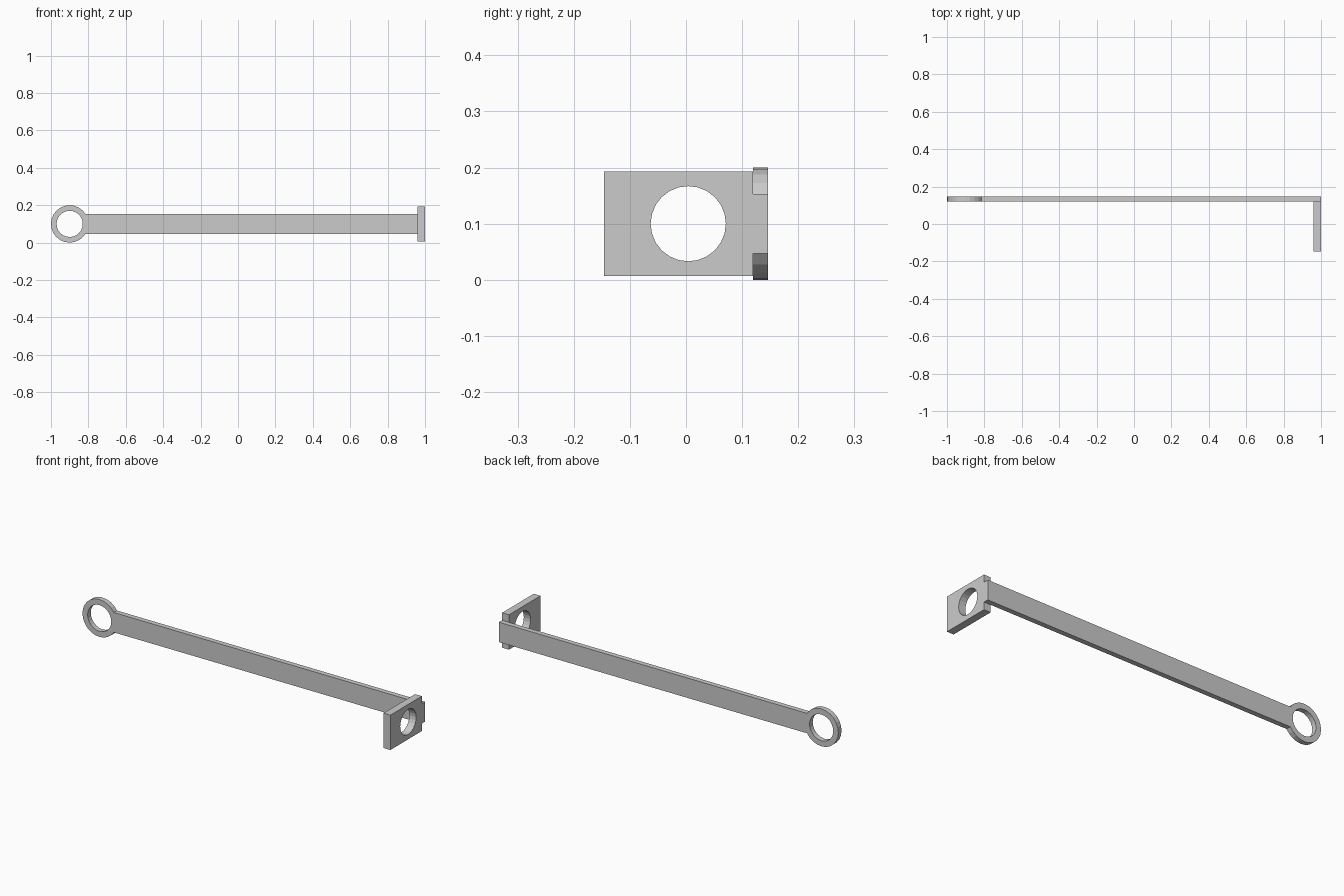
import bpy
from math import sin, cos, asin, pi

if "Cube" in bpy.data.objects:
    bpy.data.objects.remove(bpy.data.objects["Cube"])


def arc(cx, cy, r, start, end, n):
    return [(cx + r * cos(start + (end - start) * i / n),
             cy + r * sin(start + (end - start) * i / n)) for i in range(n + 1)]


def circle(cx, cy, r, n=24):
    return arc(cx, cy, r, 0, 2 * pi, n)[:-1]


def extruded(name, loops, thickness, location, rotation):
    """Fill flat outlines (later loops are holes) and thicken them."""
    curve = bpy.data.curves.new(name, 'CURVE')
    curve.dimensions = '2D'
    curve.fill_mode = 'BOTH'
    curve.extrude = thickness / 2
    for pts in loops:
        spline = curve.splines.new('POLY')
        spline.points.add(len(pts) - 1)
        for p, (x, y) in zip(spline.points, pts):
            p.co = (x, y, 0, 1)
        spline.use_cyclic_u = True
    obj = bpy.data.objects.new(name, curve)
    bpy.context.collection.objects.link(obj)
    obj.location, obj.rotation_euler = location, rotation
    bpy.ops.object.select_all(action='DESELECT')
    obj.select_set(True)
    bpy.context.view_layer.objects.active = obj
    bpy.ops.object.convert(target='MESH')
    bpy.context.object.name = name
    bpy.ops.object.shade_flat()


# Long flat arm with the ring eye at its left end
half = 0.053
a = asin(half / 0.1)
outline = arc(-0.9, 0.1, 0.1, a, 2 * pi - a, 20) + [(1, 0.1 - half), (1, 0.1 + half)]
extruded("arm_with_eye", [outline, circle(-0.9, 0.1, 0.07)], 0.027,
         (0, 0.1325, 0), (pi / 2, 0, 0))

# Bored end plate standing across the right end
plate = [(-0.146, 0.007), (0.119, 0.007), (0.119, 0.193), (-0.146, 0.193)]
extruded("end_plate", [plate, circle(0.004, 0.1, 0.067)], 0.04,
         (0.98, 0, 0), (pi / 2, 0, pi / 2))
